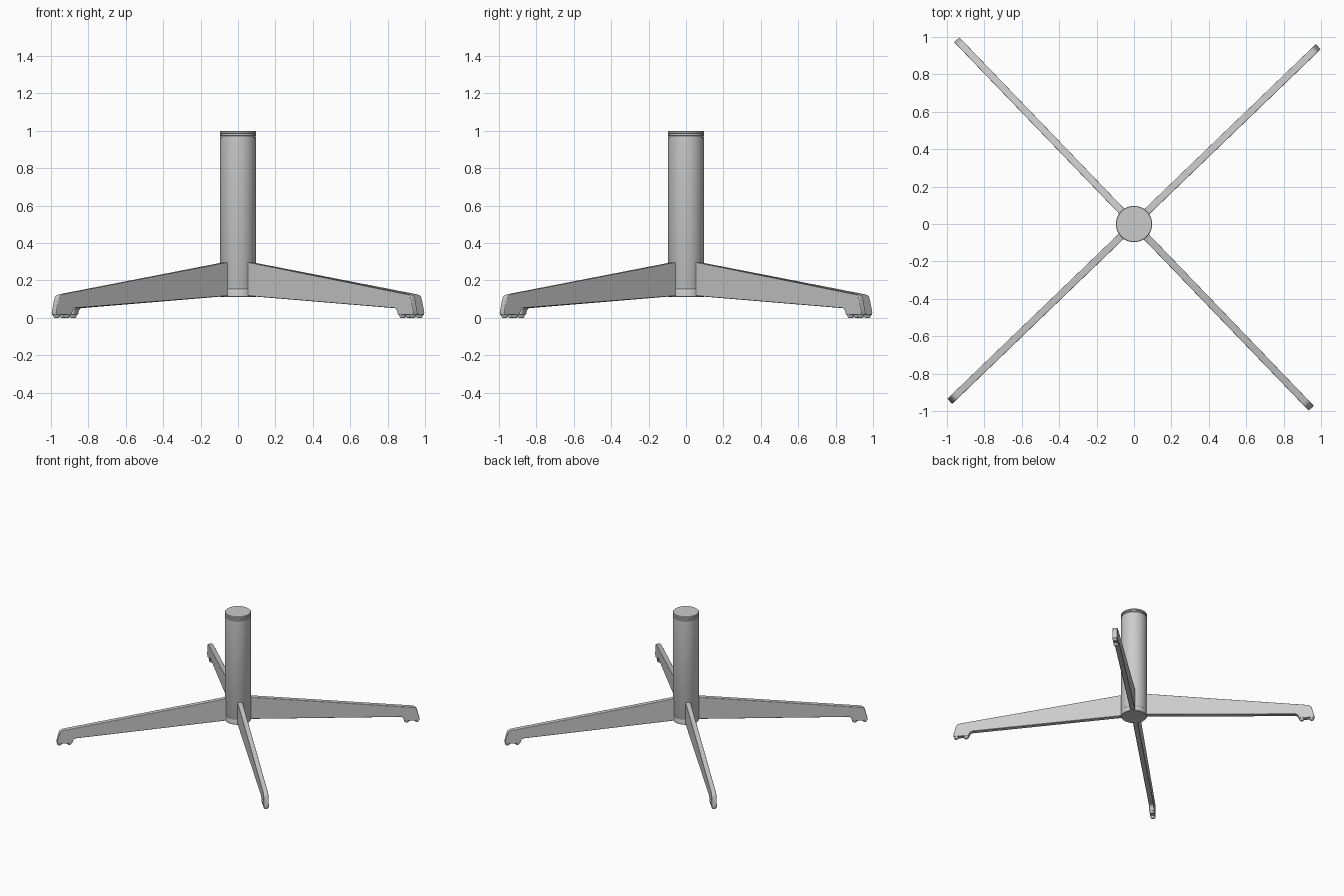
import bpy, bmesh
from math import cos, sin, pi, radians

if "Cube" in bpy.data.objects:
    bpy.data.objects.remove(bpy.data.objects["Cube"])


def finish(bm, name, angle=35):
    bmesh.ops.recalc_face_normals(bm, faces=bm.faces)
    me = bpy.data.meshes.new(name)
    bm.to_mesh(me)
    bm.free()
    ob = bpy.data.objects.new(name, me)
    bpy.context.collection.objects.link(ob)
    bpy.ops.object.select_all(action='DESELECT')
    ob.select_set(True)
    bpy.context.view_layer.objects.active = ob
    bpy.ops.object.shade_smooth_by_angle(angle=radians(angle))
    return ob


def lathe(name, profile, n, loc=(0, 0)):
    """Closed solid of revolution from (radius, z) points, capped at both ends."""
    bm = bmesh.new()
    rings = [[bm.verts.new((loc[0] + r * cos(2 * pi * i / n), loc[1] + r * sin(2 * pi * i / n), z))
              for i in range(n)] for r, z in profile]
    for a, b in zip(rings, rings[1:]):
        for i in range(n):
            j = (i + 1) % n
            bm.faces.new((a[i], a[j], b[j], b[i]))
    bm.faces.new(rings[0])
    bm.faces.new(rings[-1])
    return finish(bm, name)


# Central column with thin grooves near the top and a seam near the bottom
R = 0.097
lathe("column", [(R - .003, .112), (R, .115), (R, .153), (R - .001, .155), (R, .157),
                 (R, .966), (R - .004, .968), (R - .004, .972), (R, .974),
                 (R, .982), (R - .004, .984), (R - .004, .986), (R, .988),
                 (R, .997), (R - .003, 1.0)], 64)

# Side outline of a leg: distance from centre, height
OUTLINE = [(.06, .302), (1.315, .126), (1.332, .121), (1.343, .112), (1.349, .098),
           (1.367, .03), (1.365, .015), (1.252, .015), (1.246, .03), (1.241, .042),
           (1.232, .050), (1.218, .053), (1.19, .054), (.06, .119)]
HALF = 0.019


def leg(name, ang):
    bm = bmesh.new()
    verts = [bm.verts.new((s, -HALF, z)) for s, z in OUTLINE]
    face = bm.faces.new(verts)
    ext = bmesh.ops.extrude_face_region(bm, geom=[face])
    bmesh.ops.translate(bm, vec=(0, 2 * HALF, 0),
                        verts=[g for g in ext["geom"] if isinstance(g, bmesh.types.BMVert)])
    ob = finish(bm, name, 40)
    ob.rotation_euler.z = ang
    bev = ob.modifiers.new("soft_edges", 'BEVEL')
    bev.width = .005
    bev.segments = 3
    bev.limit_method = 'ANGLE'
    bev.angle_limit = radians(60)
    bev.harden_normals = True


# Four legs, each with two small glide pads under the foot
for k in range(4):
    ang = radians(43.9 + 90 * k)
    leg(f"leg_{k + 1}", ang)
    for j, s in enumerate((1.271, 1.346)):
        lathe(f"foot_pad_{k + 1}_{j + 1}",
              [(.010, 0), (.015, .003), (.018, .009), (.018, .020)], 20,
              (s * cos(ang), s * sin(ang)))
